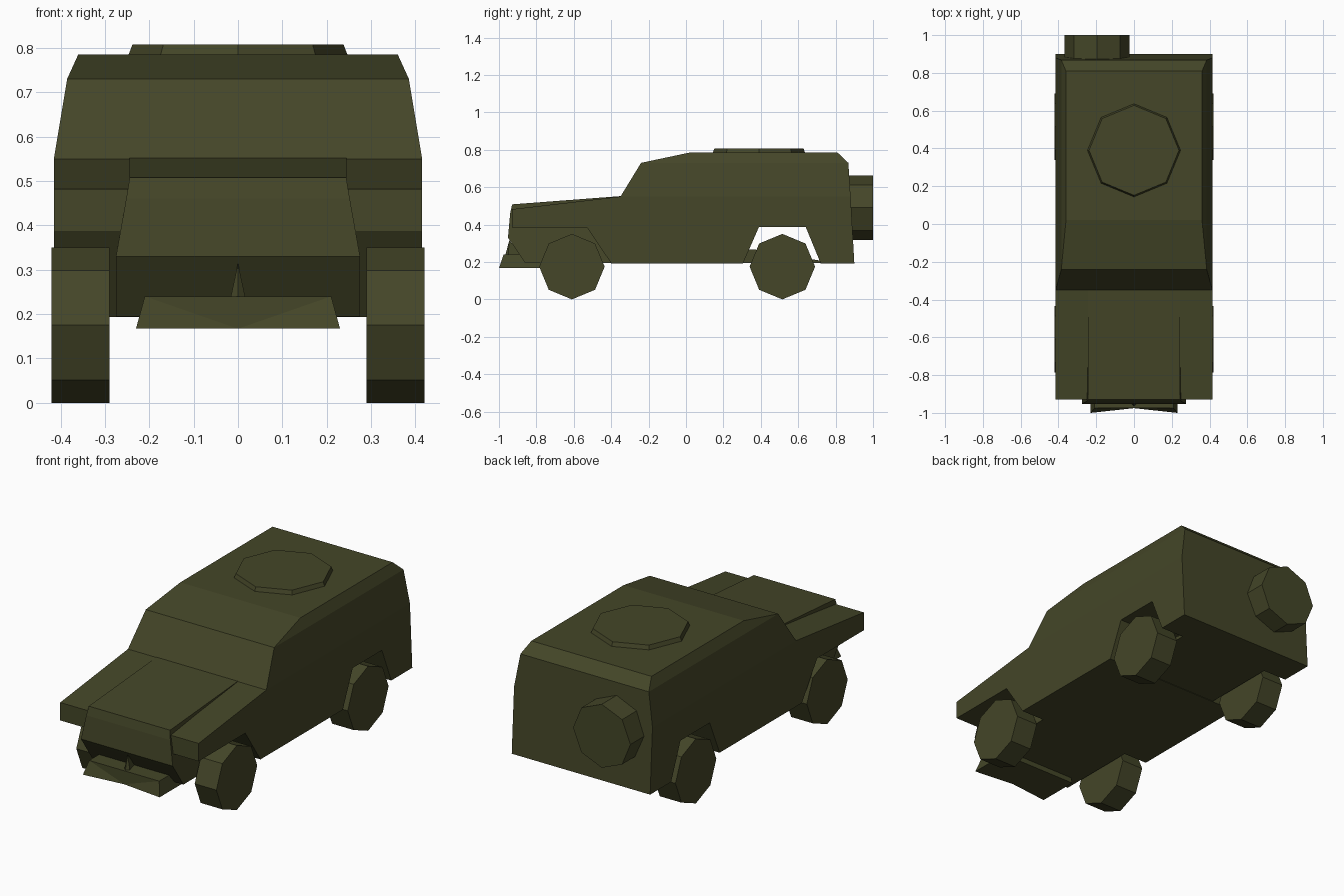
import bpy, bmesh, math
from mathutils import Vector, Matrix

if "Cube" in bpy.data.objects:
    bpy.data.objects.remove(bpy.data.objects["Cube"])

olive = bpy.data.materials.new("dark olive paint")
olive.diffuse_color = (0.058, 0.061, 0.021, 1)
olive.use_nodes = True
olive.node_tree.nodes["Principled BSDF"].inputs["Base Color"].default_value = olive.diffuse_color


def finish(name, bm):
    """Turn a bmesh into a flat-shaded painted object."""
    bmesh.ops.recalc_face_normals(bm, faces=bm.faces[:])
    mesh = bpy.data.meshes.new(name)
    bm.to_mesh(mesh)
    bm.free()
    mesh.materials.append(olive)
    obj = bpy.data.objects.new(name, mesh)
    bpy.context.collection.objects.link(obj)
    return obj


def side_profile(profile, half_width):
    """Extrude a (y, z) outline symmetrically across x."""
    bm = bmesh.new()
    face = bm.faces.new([bm.verts.new((-half_width, y, z)) for y, z in profile])
    ext = bmesh.ops.extrude_face_region(bm, geom=[face], use_keep_orig=True)
    moved = [v for v in ext["geom"] if isinstance(v, bmesh.types.BMVert)]
    bmesh.ops.translate(bm, verts=moved, vec=(2 * half_width, 0, 0))
    return bm


def octagon(name, centre, r1, r2, depth, rotation):
    """Eight-sided drum with a corner pointing up."""
    bm = bmesh.new()
    bmesh.ops.create_cone(bm, cap_ends=True, segments=8, radius1=r1, radius2=r2,
                          depth=depth, matrix=Matrix.Translation(centre) @ rotation)
    return finish(name, bm)


# Body shell with wheel arches, tapering inwards above the waistline
bm = side_profile([(-0.93, 0.385), (-0.93, 0.482), (-0.35, 0.55), (-0.24, 0.73),
                   (0.02, 0.785), (0.81, 0.785), (0.868, 0.73), (0.88, 0.55),
                   (0.90, 0.193), (0.72, 0.193), (0.64, 0.387), (0.39, 0.387),
                   (0.305, 0.193), (-0.40, 0.193), (-0.53, 0.385)], 0.415)
for z in (0.55, 0.73):
    bmesh.ops.bisect_plane(bm, geom=bm.verts[:] + bm.edges[:] + bm.faces[:],
                           plane_co=(0, 0, z), plane_no=(0, 0, 1), dist=0.001)
for v in bm.verts:
    if v.co.z > 0.76:
        v.co.x *= 0.36 / 0.415
    elif v.co.z > 0.7:
        v.co.x *= 0.385 / 0.415
finish("body", bm)

# Raised bonnet
finish("bonnet", side_profile([(-0.93, 0.46), (-0.93, 0.508), (-0.35, 0.552),
                               (-0.35, 0.50)], 0.244))

# Nose between the front wheels, wider at the bottom
bm = side_profile([(-0.93, 0.507), (-0.94, 0.46), (-0.952, 0.33), (-0.935, 0.305),
                   (-0.86, 0.195), (-0.39, 0.195), (-0.39, 0.507)], 0.275)
for v in bm.verts:
    if v.co.z > 0.5:
        v.co.x *= 0.244 / 0.275
    elif v.co.z > 0.45:
        v.co.x *= 0.252 / 0.275
finish("nose", bm)

# Floor between the rear wheels
finish("rear_floor", side_profile([(0.30, 0.195), (0.30, 0.27), (0.38, 0.265),
                                   (0.73, 0.205), (0.73, 0.195)], 0.275))

# Front bumper: narrower on top, shallow notch at the centre
bm = bmesh.new()
rings = []
for x_top, x_low, y in ((0.21, 0.23, -0.975), (0.21, 0.23, -0.77)):
    front = y < -0.9
    rings.append([bm.verts.new(p) for p in (
        (-x_low, -1.0 if front else y, 0.167), (0, y, 0.167),
        (x_low, -1.0 if front else y, 0.167), (x_top, y, 0.24), (-x_top, y, 0.24))])
a, b = rings
for i in range(5):
    j = (i + 1) % 5
    bm.faces.new((a[i], a[j], b[j], b[i]))
for r in rings:
    bm.faces.new((r[0], r[1], r[4]))
    bm.faces.new((r[1], r[2], r[3]))
    bm.faces.new((r[1], r[3], r[4]))
finish("bumper", bm)

# Tow spike above the bumper
bm = bmesh.new()
tip = bm.verts.new((0, -0.945, 0.315))
base = [bm.verts.new(p) for p in ((-0.016, -0.95, 0.24), (0, -0.965, 0.24),
                                  (0.016, -0.95, 0.24), (0, -0.88, 0.24))]
bm.faces.new(base)
for i in range(4):
    bm.faces.new((base[i], base[(i + 1) % 4], tip))
finish("tow_spike", bm)

# Road wheels
across = Matrix.Rotation(math.pi / 2, 4, 'Y')
for side, sx in (("left", -1), ("right", 1)):
    for end, y in (("front", -0.61), ("rear", 0.515)):
        octagon(f"{end}_{side}_wheel", Vector((sx * 0.355, y, 0.175)),
                0.175, 0.175, 0.13, across)

# Spare wheel on the back
octagon("spare_wheel", Vector((-0.195, 0.93, 0.49)), 0.172, 0.172, 0.14,
        Matrix.Rotation(math.pi / 2, 4, 'X'))

# Roof hatch
octagon("roof_hatch", Vector((0, 0.39, 0.794)), 0.248, 0.238, 0.026, Matrix())
